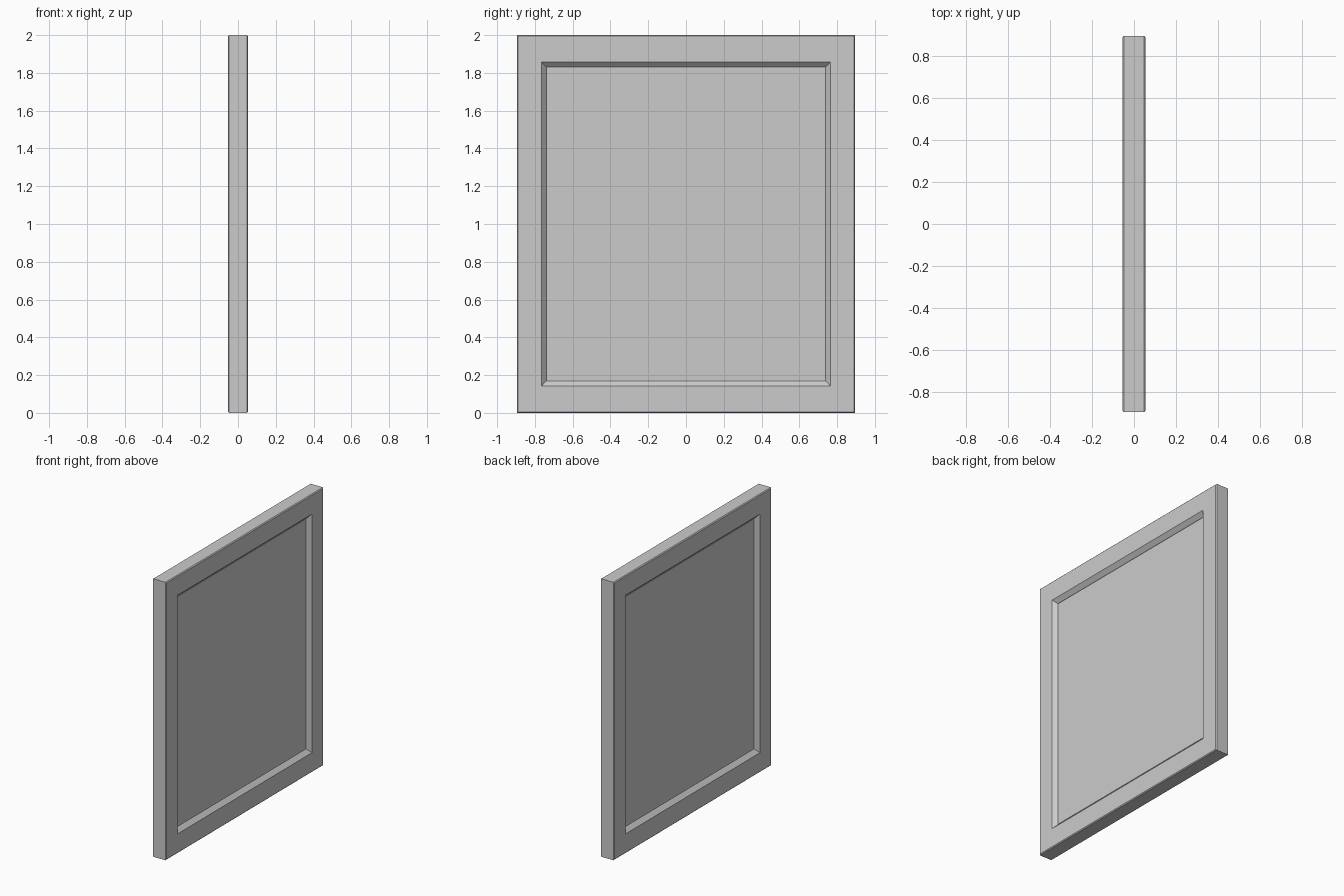
import bpy, bmesh

if "Cube" in bpy.data.objects:
    bpy.data.objects.remove(bpy.data.objects["Cube"])

HALF_Y, HEIGHT, HALF_T = 0.895, 2.0, 0.054
RAIL_RATIO = 1.09   # rails are slightly wider than stiles


def make_object(name, bm):
    bmesh.ops.recalc_face_normals(bm, faces=bm.faces)
    mesh = bpy.data.meshes.new(name)
    bm.to_mesh(mesh)
    bm.free()
    ob = bpy.data.objects.new(name, mesh)
    bpy.context.collection.objects.link(ob)
    return ob


# Frame cross-section: (inset from outer edge, distance from mid-plane)
half = [(0.0, HALF_T - 0.006), (0.006, HALF_T), (0.130, HALF_T),
        (0.154, 0.029), (0.156, 0.024), (0.163, 0.024), (0.163, 0.010)]
profile = half + [(d, -x) for d, x in reversed(half)]

# Mitred frame: one rectangular loop per profile point, bridged around
bm = bmesh.new()
rings = []
for d, x in profile:
    dz = d * RAIL_RATIO if d > 0.01 else d
    y, z0, z1 = HALF_Y - d, dz, HEIGHT - dz
    rings.append([bm.verts.new((x, sy, z)) for sy, z in
                  ((-y, z0), (y, z0), (y, z1), (-y, z1))])
for i, a in enumerate(rings):
    b = rings[(i + 1) % len(rings)]
    for k in range(4):
        n = (k + 1) % 4
        bm.faces.new((a[k], a[n], b[n], b[k]))
make_object("frame", bm)

# Recessed panel, tucked behind the inner lip of the frame
bm = bmesh.new()
bmesh.ops.create_cube(bm, size=1)
inset = 0.158
bmesh.ops.scale(bm, verts=bm.verts, vec=(
    0.054, 2 * (HALF_Y - inset), HEIGHT - 2 * inset * RAIL_RATIO))
bmesh.ops.translate(bm, verts=bm.verts, vec=(0, 0, HEIGHT / 2))
make_object("panel", bm)
